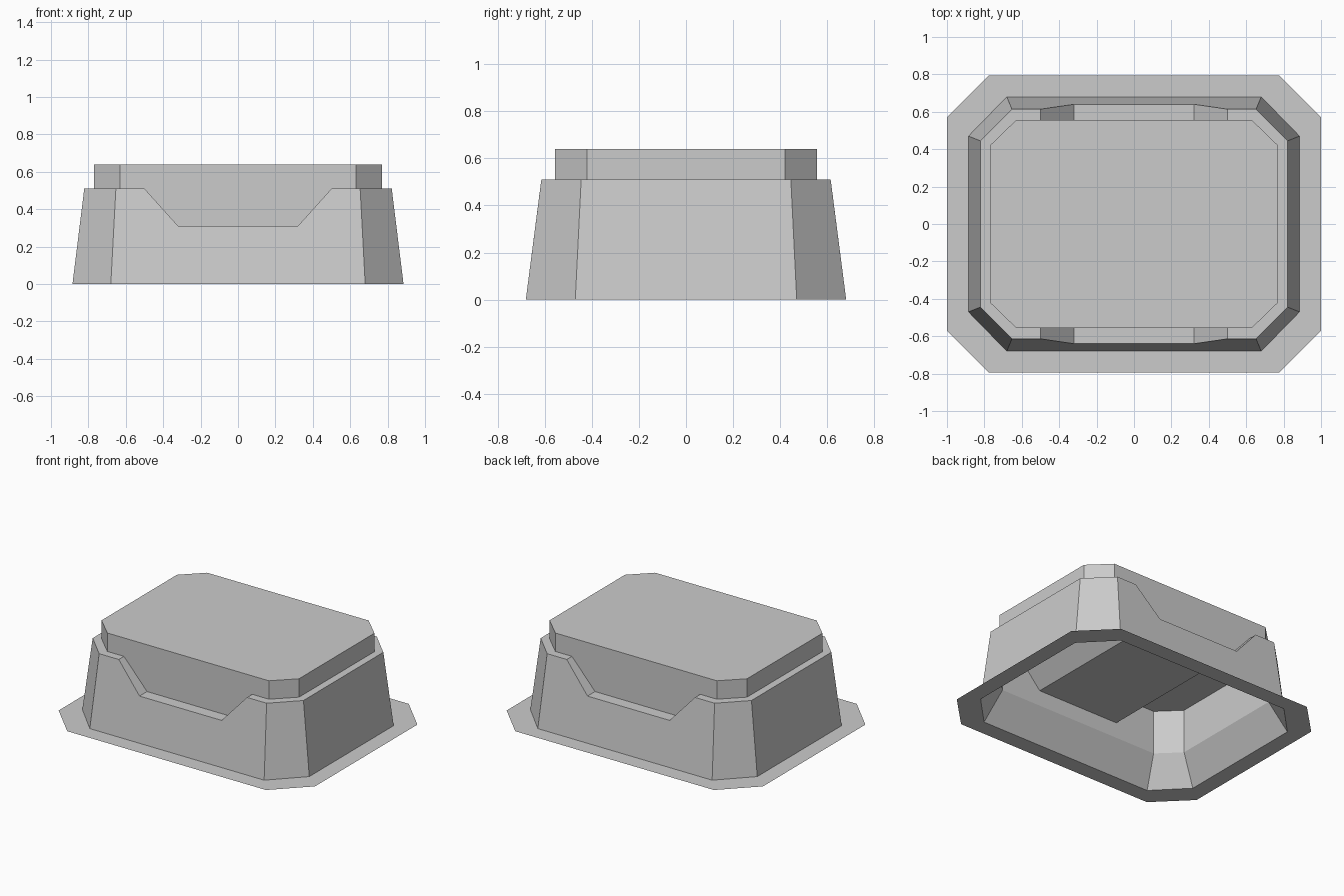
import bpy, bmesh

if "Cube" in bpy.data.objects:
    bpy.data.objects.remove(bpy.data.objects["Cube"])

RIM, NOTCH = 0.51, 0.31


def ring(hx, hy, cx, cy, z, notch_z=None, notch_y=None):
    """Chamfered rectangle with four extra points along the front and back."""
    nz = z if notch_z is None else notch_z
    ny = hy if notch_y is None else notch_y
    half = [(-cx, -hy, z), (-0.5, -hy, z), (-0.32, -ny, nz), (0.32, -ny, nz),
            (0.5, -hy, z), (cx, -hy, z), (hx, -cy, z), (hx, cy, z)]
    return half + [(-x, -y, h) for x, y, h in half]


def build(name, rings, closed=False, caps=()):
    """Skin consecutive rings; caps are (ring index, point indices)."""
    bm = bmesh.new()
    vs = [[bm.verts.new(p) for p in r] for r in rings]
    n = len(vs[0])
    pairs = list(zip(vs, vs[1:])) + ([(vs[-1], vs[0])] if closed else [])
    for a, b in pairs:
        for i in range(n):
            j = (i + 1) % n
            bm.faces.new((a[i], a[j], b[j], b[i]))
    for r, ids in caps:
        bm.faces.new([vs[r][i] for i in ids])
    bmesh.ops.recalc_face_normals(bm, faces=bm.faces)
    me = bpy.data.meshes.new(name)
    bm.to_mesh(me)
    bm.free()
    ob = bpy.data.objects.new(name, me)
    bpy.context.collection.objects.link(ob)
    return ob


foot = ring(0.885, 0.68, 0.68, 0.47, 0)
inner_rim = ring(0.77, 0.556, 0.63, 0.42, RIM, NOTCH)

# Thin flat flange around the open bottom
flange = build("base_flange", [ring(1.0, 0.795, 0.775, 0.57, 0), foot])
if flange.data.polygons[0].normal.z < 0:
    flange.data.flip_normals()

# Tapered outer wall, notched ledge, inner wall and flared opening
build("lower_shell", [
    foot,
    ring(0.822, 0.614, 0.653, 0.445, RIM, NOTCH, 0.64),
    inner_rim,
    ring(0.77, 0.556, 0.63, 0.42, 0.2),
], closed=True)

# Raised lid whose underside follows the notch from front to back
underside = [(1, 2, 11, 12), (2, 3, 10, 11), (3, 4, 9, 10),
             (4, 5, 6, 7, 8, 9), (12, 13, 14, 15, 0, 1)]
build("raised_lid", [inner_rim, ring(0.77, 0.556, 0.63, 0.42, 0.64)],
      caps=[(0, u) for u in underside] + [(1, range(16))])
